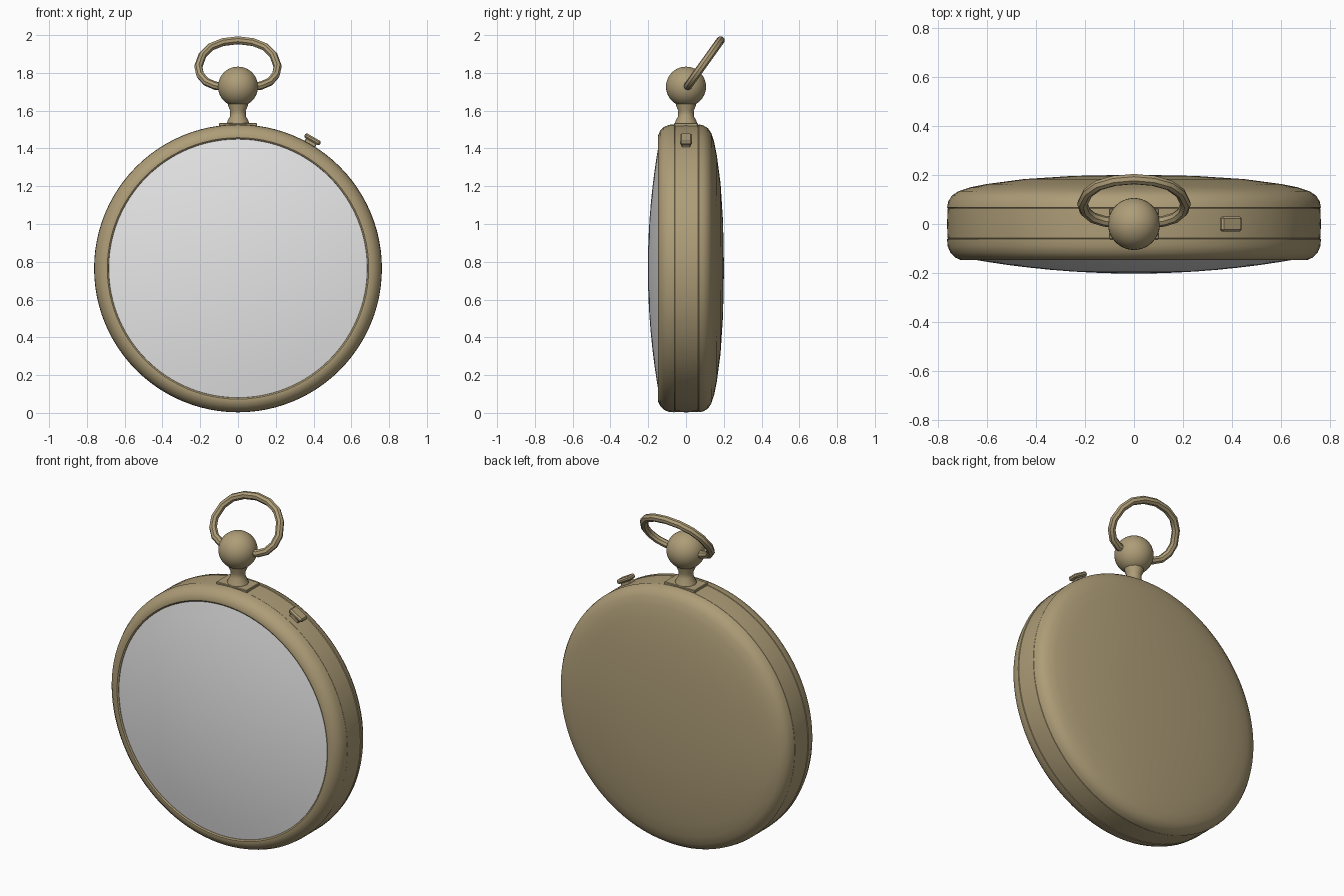
import bpy, bmesh, math
from mathutils import Matrix, Vector

if "Cube" in bpy.data.objects:
    bpy.data.objects.remove(bpy.data.objects["Cube"])

ZC = 0.765  # height of the case centre


def material(name, rgb):
    m = bpy.data.materials.new(name)
    m.diffuse_color = (*rgb, 1)
    m.use_nodes = True
    m.node_tree.nodes["Principled BSDF"].inputs["Base Color"].default_value = m.diffuse_color
    return m


BRASS = material("aged_brass", (0.42, 0.335, 0.185))
GLASS = material("pale_glass", (0.8, 0.8, 0.8))


def finish(name, bm, mat, angle=35):
    bmesh.ops.remove_doubles(bm, verts=bm.verts, dist=1e-5)
    bmesh.ops.recalc_face_normals(bm, faces=bm.faces)
    me = bpy.data.meshes.new(name)
    bm.to_mesh(me)
    bm.free()
    me.materials.append(mat)
    ob = bpy.data.objects.new(name, me)
    bpy.context.collection.objects.link(ob)
    smooth(ob, angle)
    return ob


def smooth(ob, angle):
    bpy.ops.object.select_all(action='DESELECT')
    ob.select_set(True)
    bpy.context.view_layer.objects.active = ob
    bpy.ops.object.shade_smooth_by_angle(angle=math.radians(angle))


def lathe(name, profile, mat, n=96, matrix=None, angle=35):
    """Spin (radius, height) points about local z, then place by matrix."""
    bm = bmesh.new()
    rings = [[bm.verts.new((r * math.cos(2 * math.pi * i / n),
                            r * math.sin(2 * math.pi * i / n), h))
              for i in range(n)] for r, h in profile]
    for a, b in zip(rings, rings[1:]):
        for i in range(n):
            j = (i + 1) % n
            bm.faces.new((a[i], a[j], b[j], b[i]))
    if matrix:
        bm.transform(matrix)
    return finish(name, bm, mat, angle)


def box(name, size, matrix, mat, bevel):
    bm = bmesh.new()
    bmesh.ops.create_cube(bm, size=1, matrix=Matrix.Diagonal((*size, 1)))
    bmesh.ops.bevel(bm, geom=bm.edges[:], offset=bevel, segments=1, affect='EDGES')
    bm.transform(matrix)
    return finish(name, bm, mat, 25)


# Local z becomes world +y (towards the back)
CASE = Matrix.Translation((0, 0, ZC)) @ Matrix.Rotation(-math.pi / 2, 4, 'X')

# Case: front bezel, middle band and domed back
lathe("front_bezel", [(0.755, -0.058), (0.762, -0.062), (0.76, -0.09), (0.748, -0.118),
                      (0.728, -0.137), (0.706, -0.147), (0.692, -0.147),
                      (0.685, -0.142), (0.681, -0.125)], BRASS, matrix=CASE)
lathe("case_band", [(0.755, -0.062), (0.76, -0.058), (0.762, 0), (0.76, 0.063),
                    (0.756, 0.066)], BRASS, matrix=CASE)
lathe("case_back", [(0.756, 0.063), (0.762, 0.068), (0.757, 0.092), (0.742, 0.116),
                    (0.715, 0.134), (0.67, 0.149), (0.6, 0.163), (0.45, 0.183),
                    (0.25, 0.196), (0, 0.201)], BRASS, matrix=CASE)

# Domed glass
dome = [(0.684 * t / 8, -0.202 + 0.062 * (t / 8) ** 2) for t in range(9)]
lathe("glass", dome, GLASS, matrix=CASE)

# Neck plate, neck and crown ball
box("neck_plate", (0.2, 0.125, 0.03), Matrix.Translation((0, 0, 1.519)), BRASS, 0.003)
lathe("neck", [(0, 1.52), (0.062, 1.52), (0.056, 1.545), (0.042, 1.57), (0.041, 1.6),
               (0.052, 1.625), (0.054, 1.65), (0, 1.66)], BRASS, n=12)
ball = [(0.106 * math.sin(math.pi * t / 20), -0.106 * math.cos(math.pi * t / 20))
        for t in range(21)]
lathe("crown_ball", ball, BRASS, n=40, matrix=Matrix.Translation((0, 0, 1.727)))

# Tilted bow: half path (x, distance along the tilt), mirrored
half = [(0.08, 0.0), (0.12, 0.005), (0.168, 0.03), (0.2, 0.075), (0.21, 0.13),
        (0.188, 0.205), (0.145, 0.258), (0.08, 0.29), (0.0, 0.302)]
path = half + [(-x, s) for x, s in half[-2::-1]]
cu = bpy.data.curves.new("bow", 'CURVE')
cu.dimensions = '3D'
cu.bevel_depth = 0.022
cu.bevel_resolution = 2
cu.use_fill_caps = True
sp = cu.splines.new('POLY')
sp.points.add(len(path) - 1)
for p, (x, s) in zip(sp.points, path):
    p.co = (x, 0.008 + 0.58 * s, 1.728 + 0.81 * s, 1)
cu.materials.append(BRASS)
bow = bpy.data.objects.new("bow", cu)
bpy.context.collection.objects.link(bow)
bpy.ops.object.select_all(action='DESELECT')
bow.select_set(True)
bpy.context.view_layer.objects.active = bow
bpy.ops.object.convert(target='MESH')
smooth(bpy.context.view_layer.objects.active, 40)

# Side push button, set 30 degrees round from the top
TURN = Matrix.Translation((0, 0, ZC)) @ Matrix.Rotation(math.radians(30), 4, 'Y')
box("button_stem", (0.065, 0.045, 0.04), TURN @ Matrix.Translation((0, 0, 0.768)), BRASS, 0.004)
box("button_cap", (0.095, 0.062, 0.026), TURN @ Matrix.Translation((0, 0, 0.789)), BRASS, 0.008)
